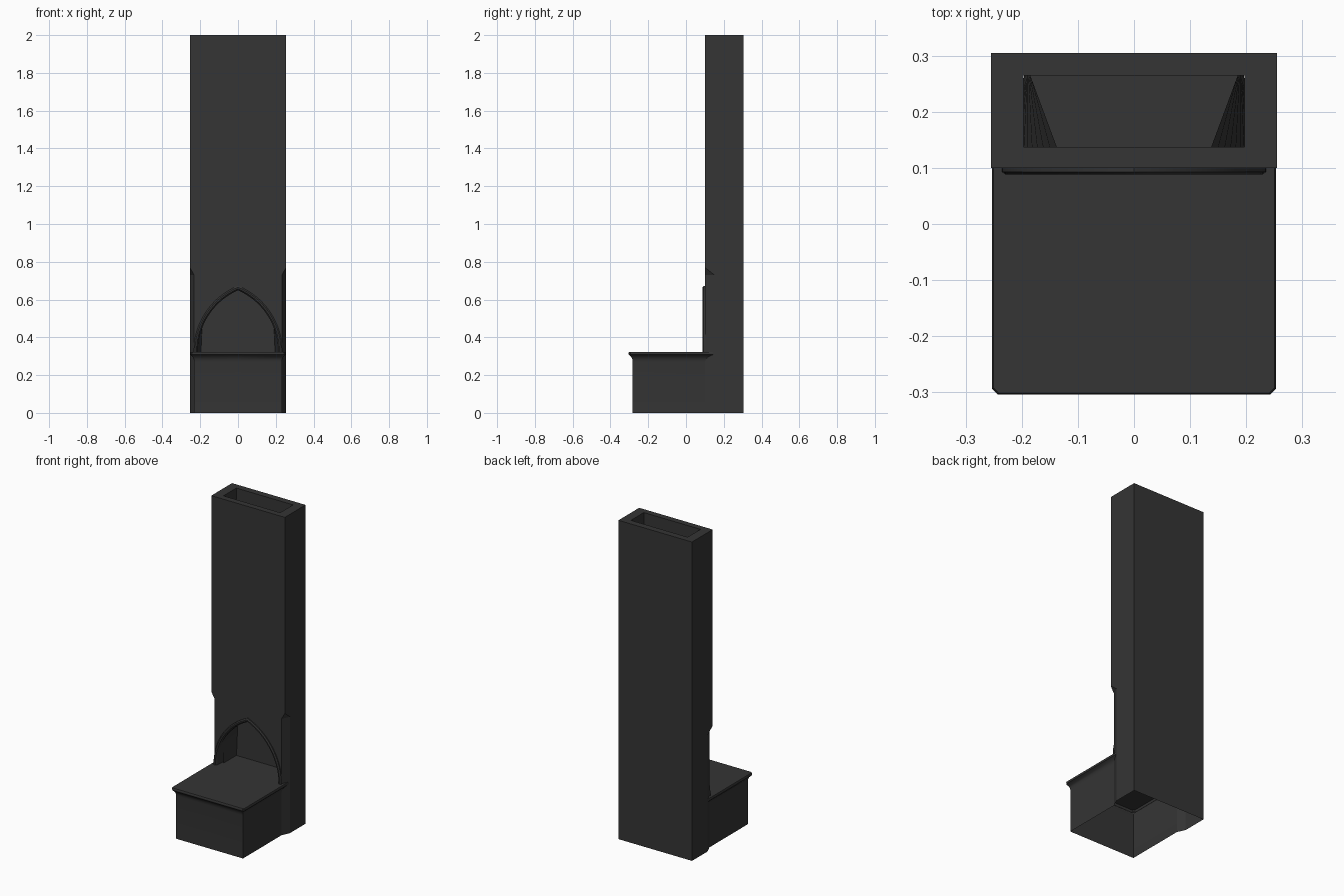
import bpy, bmesh, math

if "Cube" in bpy.data.objects:
    bpy.data.objects.remove(bpy.data.objects["Cube"])

CX, Z0 = 0.143, 0.323          # arch circle centre offset and spring height
R_OUT, R_IN = 0.378, 0.356     # moulding radii
N = 16

mat = bpy.data.materials.new("dark_stone")
mat.diffuse_color = (0.035, 0.035, 0.035, 1)
mat.use_nodes = True
mat.node_tree.nodes["Principled BSDF"].inputs["Base Color"].default_value = mat.diffuse_color


def arch(r):
    """Right half of a pointed arch, spring to apex, as (x, z)."""
    end = math.acos(CX / r)
    pts = [(r * math.cos(end * i / N) - CX, Z0 + r * math.sin(end * i / N)) for i in range(N + 1)]
    pts[-1] = (0.0, pts[-1][1])
    return pts


def build(name, faces, smooth=False):
    """Object from right-half polygons, mirrored across x = 0."""
    bm = bmesh.new()
    for f in faces:
        bm.faces.new([bm.verts.new(p) for p in f])
    bmesh.ops.remove_doubles(bm, verts=bm.verts, dist=1e-5)
    bmesh.ops.dissolve_degenerate(bm, dist=1e-6, edges=bm.edges)
    geo = bm.verts[:] + bm.edges[:] + bm.faces[:]
    bmesh.ops.mirror(bm, geom=geo, axis='X', merge_dist=1e-4)
    bmesh.ops.recalc_face_normals(bm, faces=bm.faces)
    me = bpy.data.meshes.new(name)
    bm.to_mesh(me)
    bm.free()
    me.materials.append(mat)
    ob = bpy.data.objects.new(name, me)
    bpy.context.collection.objects.link(ob)
    if smooth:
        bpy.ops.object.select_all(action='DESELECT')
        ob.select_set(True)
        bpy.context.view_layer.objects.active = ob
        bpy.ops.object.shade_smooth_by_angle(angle=math.radians(35))
    return ob


def strip(a, b):
    return [[a[i], a[i + 1], b[i + 1], b[i]] for i in range(len(a) - 1)]


W, F, B, T = 0.255, 0.10, 0.305, 2.0      # chimney half width, front, back, top
CW, CY = 0.232, 0.15                      # lower corner chamfer
FW, FF, FB = 0.197, 0.137, 0.265          # flue half width, front, back
inner = arch(R_IN)
k = next(i for i, p in enumerate(inner) if p[1] > 0.54)

# Chimney shell with arched opening, chamfered lower corners and open top
chimney = [
    [(0, F, T), (W, F, T), (W, F, 0.77), (CW, F, 0.73), (CW, F, Z0)] + [(x, F, z) for x, z in inner],
    [(W, F, 0.77), (W, CY, 0.73), (CW, F, 0.73)],
    [(CW, F, 0.73), (W, CY, 0.73), (W, CY, 0), (CW, F, 0)],
    [(W, F, T), (W, F, 0.77), (W, CY, 0.73), (W, CY, 0), (W, B, 0), (W, B, T)],
    [(0, B, 0), (W, B, 0), (W, B, T), (0, B, T)],
]
# Top rim
rim_out = [(0, F, T), (W, F, T), (W, B, T), (0, B, T)]
rim_in = [(0, FF, T), (FW, FF, T), (FW, FB, T), (0, FB, T)]
build("chimney", chimney + strip(rim_out, rim_in))

# Flue lining
flue = [
    [(0, FF, T), (FW, FF, T), (FW, FF, inner[k][1])] + [(x, FF, z) for x, z in inner[k:]],
    [(FW, FF, T), (FW, FB, T), (FW, FB, Z0), (FW, FF, Z0)],
    [(0, FB, T), (FW, FB, T), (FW, FB, Z0), (0, FB, Z0)],
]
build("flue", flue)

# Firebox splayed cheeks and arch reveal
front = [(x, F, z) for x, z in inner]
back = [(0.196 - 0.011 * i / k, FB, inner[i][1]) for i in range(k + 1)]
head = [(x, FF, z) for x, z in inner[k:]]
build("firebox", strip(front[:k + 1], back) + strip(front[k:], head), True)

# Arch moulding
section = [(R_OUT, F), (R_OUT, 0.093), (0.371, 0.088), (0.363, 0.089), (0.359, 0.094), (R_IN, F)]
rows = [[(x, y, z) for x, z in arch(r)] for r, y in section]
build("arch_moulding", [f for a, b in zip(rows, rows[1:]) for f in strip(a, b)], True)

# Hearth: open-bottomed base, coved lip, top slab dying into the chamfers
profile = [(0.232, 0), (0.232, 0.27), (0.234, 0.283), (0.239, 0.295), (0.247, 0.304),
           (0.252, 0.308), (0.253, 0.317), (0.250, Z0)]
rings = []
for hx, z in profile:
    fy, r = -0.282 - (hx - 0.232) * 1.05, 0.5 * (hx - 0.232)
    ye = F + (hx - CW) / (W - CW) * (CY - F)
    rings.append([(0, fy, z), (hx - r, fy, z), (hx, fy + r, z), (hx, ye, z)])
hearth = [f for a, b in zip(rings, rings[1:]) for f in strip(a, b)]
hearth.append(rings[-1] + [(CW, F, Z0), (inner[0][0], F, Z0), (0.196, FB, Z0), (0, FB, Z0)])
build("hearth", hearth, True)
